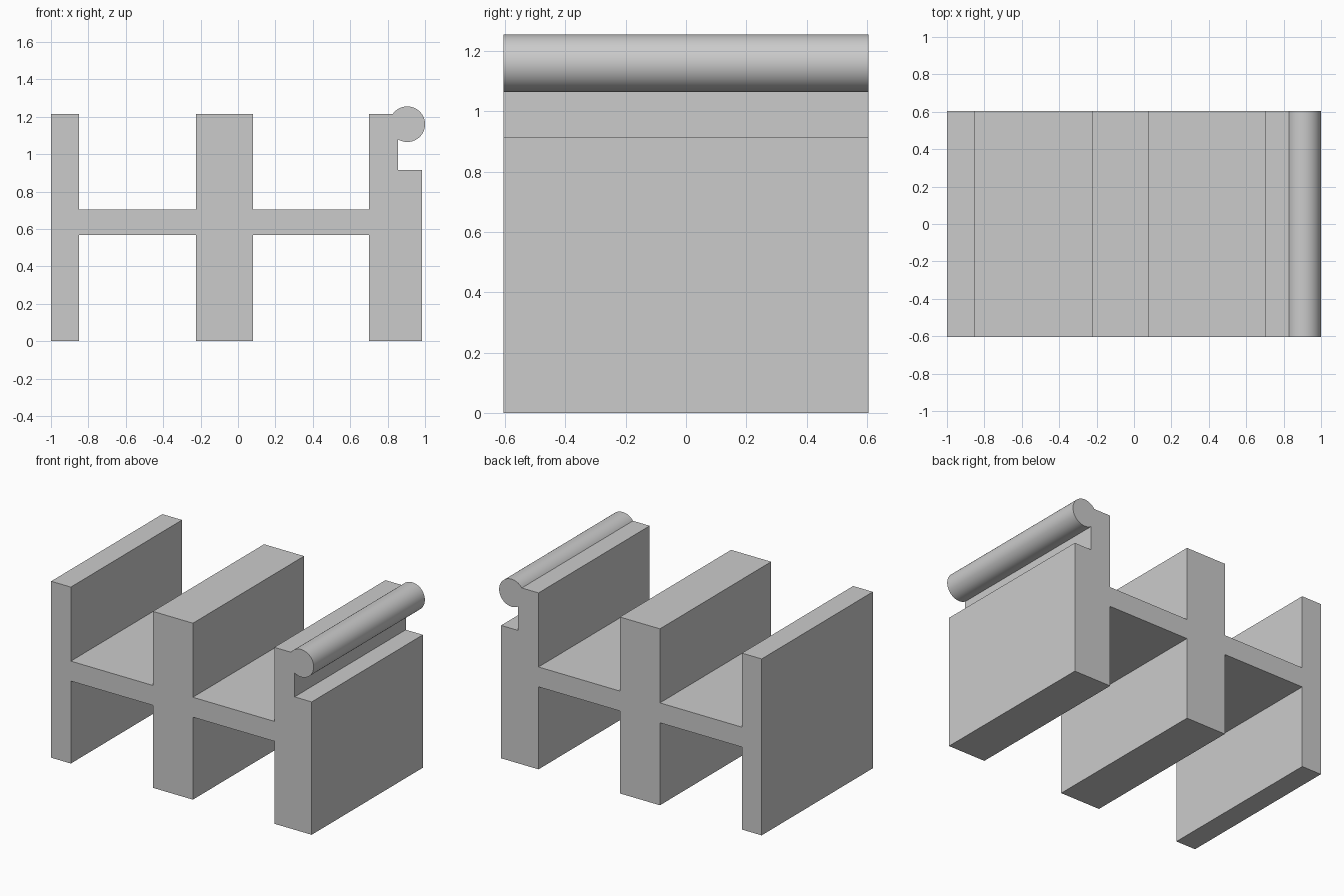
import bpy, bmesh
from math import sin, cos, asin, acos, pi, radians

cube = bpy.data.objects.get("Cube")
if cube:
    bpy.data.objects.remove(cube, do_unlink=True)

# Main dimensions
HALF_DEPTH = 0.605
TOP, WEB_TOP, WEB_LOW = 1.215, 0.705, 0.568
BEAD_X, BEAD_Z, BEAD_R = 0.905, 1.16, 0.095
NECK_X, LEDGE_Z, OUTER_X = 0.855, 0.915, 0.985
ARC_STEPS = 48

# Upright walls: left and right x of each
walls = [(-1.0, -0.85), (-0.225, 0.08), (0.70, OUTER_X)]

# Upper outline, left to right: wall tops joined by the web
profile = []
for left, right in walls[:2]:
    profile += [(left, WEB_TOP), (left, TOP), (right, TOP), (right, WEB_TOP)]
profile = profile[1:]
profile += [(walls[2][0], WEB_TOP), (walls[2][0], TOP)]

# Round bead, from the wall top clockwise round to the neck
start = pi - asin((TOP - BEAD_Z) / BEAD_R)
end = -acos((NECK_X - BEAD_X) / BEAD_R)
for i in range(ARC_STEPS + 1):
    a = start + (end - start) * i / ARC_STEPS
    profile.append((BEAD_X + BEAD_R * cos(a), BEAD_Z + BEAD_R * sin(a)))

# Neck and ledge below the bead
profile += [(NECK_X, LEDGE_Z), (OUTER_X, LEDGE_Z)]

# Lower outline, right to left: wall feet joined by the web
lower = []
for left, right in reversed(walls):
    lower += [(right, WEB_LOW), (right, 0), (left, 0), (left, WEB_LOW)]
profile += lower[1:-1]

# Extrude the profile from front to back
bm = bmesh.new()
front = bm.faces.new([bm.verts.new((x, -HALF_DEPTH, z)) for x, z in profile])
extruded = bmesh.ops.extrude_face_region(bm, geom=[front], use_keep_orig=True)
back_verts = [g for g in extruded["geom"] if isinstance(g, bmesh.types.BMVert)]
bmesh.ops.translate(bm, vec=(0, 2 * HALF_DEPTH, 0), verts=back_verts)
bmesh.ops.recalc_face_normals(bm, faces=bm.faces)
mesh = bpy.data.meshes.new("walled_rail")
bm.to_mesh(mesh)
bm.free()
rail = bpy.data.objects.new("walled_rail", mesh)
bpy.context.collection.objects.link(rail)

# Plain grey
grey = bpy.data.materials.new("plain_grey")
grey.use_nodes = True
colour = (0.6, 0.6, 0.6, 1)
grey.diffuse_color = colour
grey.node_tree.nodes["Principled BSDF"].inputs["Base Color"].default_value = colour
mesh.materials.append(grey)

# Smooth bead, sharp corners
bpy.ops.object.select_all(action="DESELECT")
rail.select_set(True)
bpy.context.view_layer.objects.active = rail
bpy.ops.object.shade_smooth_by_angle(angle=radians(30))
